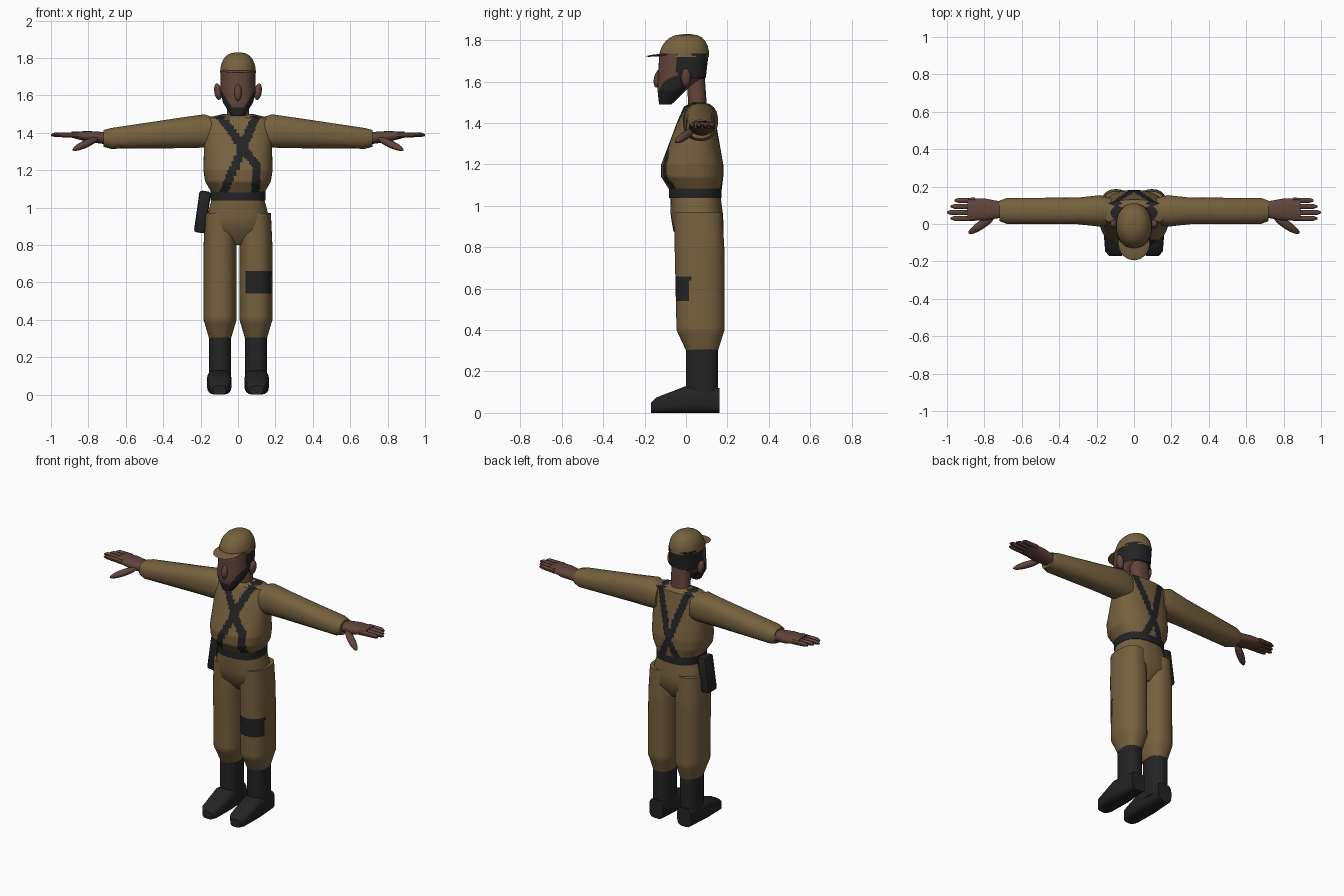
import bpy, bmesh, math
from mathutils import Matrix, Vector
from mathutils.geometry import intersect_point_line

cube = bpy.data.objects.get("Cube")
if cube:
    bpy.data.objects.remove(cube, do_unlink=True)


def material(name, *rgb):
    made = bpy.data.materials.new(name)
    made.use_nodes = True
    made.diffuse_color = (*rgb, 1)
    shader = made.node_tree.nodes["Principled BSDF"]
    shader.inputs["Base Color"].default_value = (*rgb, 1)
    shader.inputs["Roughness"].default_value = .9
    return made


KHAKI = material("khaki cloth", .18, .12, .05)
BLACK = material("black leather", .017, .017, .017)
SKIN = material("brown skin", .12, .057, .044)


def finish(name, bm, colour, black_where=None):
    """Make a shaded object; faces that match the rule become black."""
    bmesh.ops.recalc_face_normals(bm, faces=bm.faces)
    if black_where:
        for face in bm.faces:
            face.material_index = int(black_where(face.calc_center_median()))
    mesh = bpy.data.meshes.new(name)
    bm.to_mesh(mesh)
    bm.free()
    mesh.materials.append(colour)
    if black_where:
        mesh.materials.append(BLACK)
    part = bpy.data.objects.new(name, mesh)
    bpy.context.collection.objects.link(part)
    bpy.ops.object.select_all(action="DESELECT")
    part.select_set(True)
    bpy.context.view_layer.objects.active = part
    bpy.ops.object.shade_smooth_by_angle(angle=math.radians(40))


def subdivide(sections, step):
    rows = [Vector(sections[0])]
    for start, end in zip(sections, sections[1:]):
        start, end = Vector(start), Vector(end)
        count = max(1, round(abs(end[0] - start[0]) / step))
        rows += [start.lerp(end, (i + 1) / count) for i in range(count)]
    return rows


def loft(name, colour, sections, axis="z", across=0, side=1,
         sides=20, power=2.4, step=1, black_where=None):
    """Skin rounded rings of (position, centre, half width, half depth).

    The width is centred on the fixed coordinate across."""
    bm = bmesh.new()
    rings = []
    for along, centre, width, depth in subdivide(sections, step):
        ring = []
        for i in range(sides):
            turn = math.tau * (i + .5) / sides
            c, s = math.cos(turn), math.sin(turn)
            a = across + width * math.copysign(abs(c) ** (2 / power), c)
            b = centre + depth * math.copysign(abs(s) ** (2 / power), s)
            x, y, z = {"x": (along, a, b), "y": (a, along, b), "z": (a, b, along)}[axis]
            ring.append(bm.verts.new((x * side, y, z)))
        rings.append(ring)
    for low, high in zip(rings, rings[1:]):
        for i in range(sides):
            bm.faces.new((low[i - 1], low[i], high[i], high[i - 1]))
    bm.faces.new(rings[0])
    bm.faces.new(rings[-1])
    finish(name, bm, colour, black_where)


def blob(name, colour, centre, radii, toward, side=1):
    """Ellipsoid whose first radius lies along the direction toward."""
    mirror = Vector((side, 1, 1))
    turn = (Vector(toward) * mirror).to_track_quat("X", "Z").to_matrix().to_4x4()
    bm = bmesh.new()
    bmesh.ops.create_uvsphere(bm, u_segments=16, v_segments=10, radius=1)
    bm.transform(Matrix.Translation(Vector(centre) * mirror) @ turn
                 @ Matrix.Diagonal((*radii, 1)))
    finish(name, bm, colour)


def near_path(point, path, reach):
    for a, b in zip(path, path[1:]):
        a, b = Vector((a[0], 0, a[1])), Vector((b[0], 0, b[1]))
        amount = intersect_point_line(point, a, b)[1]
        if (point - a.lerp(b, min(1, max(0, amount)))).length < reach:
            return True
    return False


# Braces cross high on the chest and low on the back
front_braces = [[(-.1, 1.5), (.1, 1.22), (.09, 1)], [(.1, 1.5), (-.09, 1.05)]]
back_braces = [[(s * .1, 1.5), (0, 1.19), (-s * .07, 1.05)] for s in (1, -1)]


def on_braces(point):
    if point.z > 1.475:
        return abs(abs(point.x) - .095) < .025
    paths = front_braces if point.y < .05 else back_braces
    flat = Vector((point.x, 0, point.z))
    return any(near_path(flat, path, .023) for path in paths)


def on_knee_patch(point):
    return .54 < point.z < .66 and point.y < .02 and point.x > .037


def on_hair(point):
    jaw = 1.535 + 1.5 * max(0, abs(point.x) - .03)
    beard = point.y < 0 and point.z < jaw
    scalp = point.y > -.045 and point.z > 1.615
    return beard or scalp


# Jacket, belt and hips
loft("jacket", KHAKI, [
    (1.06, .05, .13, .12), (1.14, .03, .176, .15), (1.2, .03, .185, .15),
    (1.4, .05, .18, .095), (1.48, .06, .17, .07), (1.5, .06, .08, .03)],
    sides=112, step=.01, black_where=on_braces)
loft("belt", BLACK, [(z, .045, .147, .128) for z in (1.037, 1.085)], sides=32)
loft("trouser_hips", KHAKI, [
    (.8, .065, .05, .06), (.88, .06, .174, .122), (.95, .053, .166, .127),
    (1.05, .045, .14, .122)], sides=32)

for side, tag in ((1, "left_"), (-1, "right_")):
    # Arm and hand
    loft(tag + "sleeve", KHAKI, [
        (.12, 1.4, .07, .08), (.18, 1.41, .085, .09), (.3, 1.4, .072, .083),
        (.68, 1.37, .07, .056), (.72, 1.37, .055, .045)],
        axis="x", across=.07, side=side)
    loft(tag + "palm", SKIN, [
        (.69, 1.37, .04, .033), (.8, 1.38, .06, .03), (.89, 1.39, .058, .016)],
        axis="x", across=.077, side=side)
    for i, finger in enumerate(("index", "middle", "ring", "little")):
        tip = 1 - .02 * abs(i - 1)
        loft(tag + finger + "_finger", SKIN, [
            (.85, 1.387, .016, .016), (tip - .02, 1.39, .014, .013),
            (tip, 1.387, .006, .005)],
            axis="x", across=.03 + .032 * i, side=side, sides=8, power=2)
    blob(tag + "thumb", SKIN, (.815, -.004, 1.34), (.09, .023, .02), (3, -2, -1.4), side)

    # Leg and boot
    loft(tag + "trouser_leg", KHAKI, [
        (.305, .077, .06, .079), (.4, .07, .088, .116), (.8, .065, .088, .12),
        (.97, .06, .08, .115)], across=.096, side=side, sides=56, step=.02,
        black_where=on_knee_patch if side > 0 else None)
    loft(tag + "boot_shaft", BLACK, [(z, .078, .06, .078) for z in (.05, .31)],
         across=.097, side=side)
    foot = [(-.17, .035, .024), (-.145, .055, .037), (0, .066, .065), (.162, .05, .06)]
    loft(tag + "boot_foot", BLACK, [(y, half, width, half) for y, width, half in foot],
         axis="y", across=.1, side=side, power=3.5)

    blob(tag + "ear", SKIN, (.107, 0, 1.62), (.02, .024, .045), (1, 0, -.15), side)

# Head with beard and cropped hair
loft("neck", SKIN, [(1.44, .06, .07, .05), (1.5, .055, .06, .045), (1.64, .045, .06, .045)])
loft("head", SKIN, [
    (1.49, -.1, .034, .03), (1.56, -.068, .08, .07), (1.62, -.02, .094, .116),
    (1.735, -.01, .094, .119)], sides=72, step=.008, black_where=on_hair)
blob("nose", SKIN, (0, -.135, 1.615), (.02, .02, .045), (0, -1, .2))

# Cap dome and peak
dome = [i / 4 for i in range(7)]
loft("cap", KHAKI, [
    (1.72 + .11 * math.sin(w), -.01 + .01 * w, .097 * math.cos(w) ** .7,
     .122 * math.cos(w) ** .7) for w in dome], power=2.1)
blob("cap_peak", KHAKI, (0, -.105, 1.731), (.09, .085, .006), (0, -1, -.1))

# Tilted hip pouch
bm = bmesh.new()
bmesh.ops.create_cube(bm, size=1)
bm.transform(Matrix.Diagonal((.062, .09, .225, 1)))
bmesh.ops.bevel(bm, geom=bm.edges[:], offset=.015, segments=2, profile=.5, affect="EDGES")
bm.transform(Matrix.Translation((-.19, .055, .977)) @ Matrix.Rotation(.14, 4, "Y"))
finish("hip_pouch", bm, BLACK)
